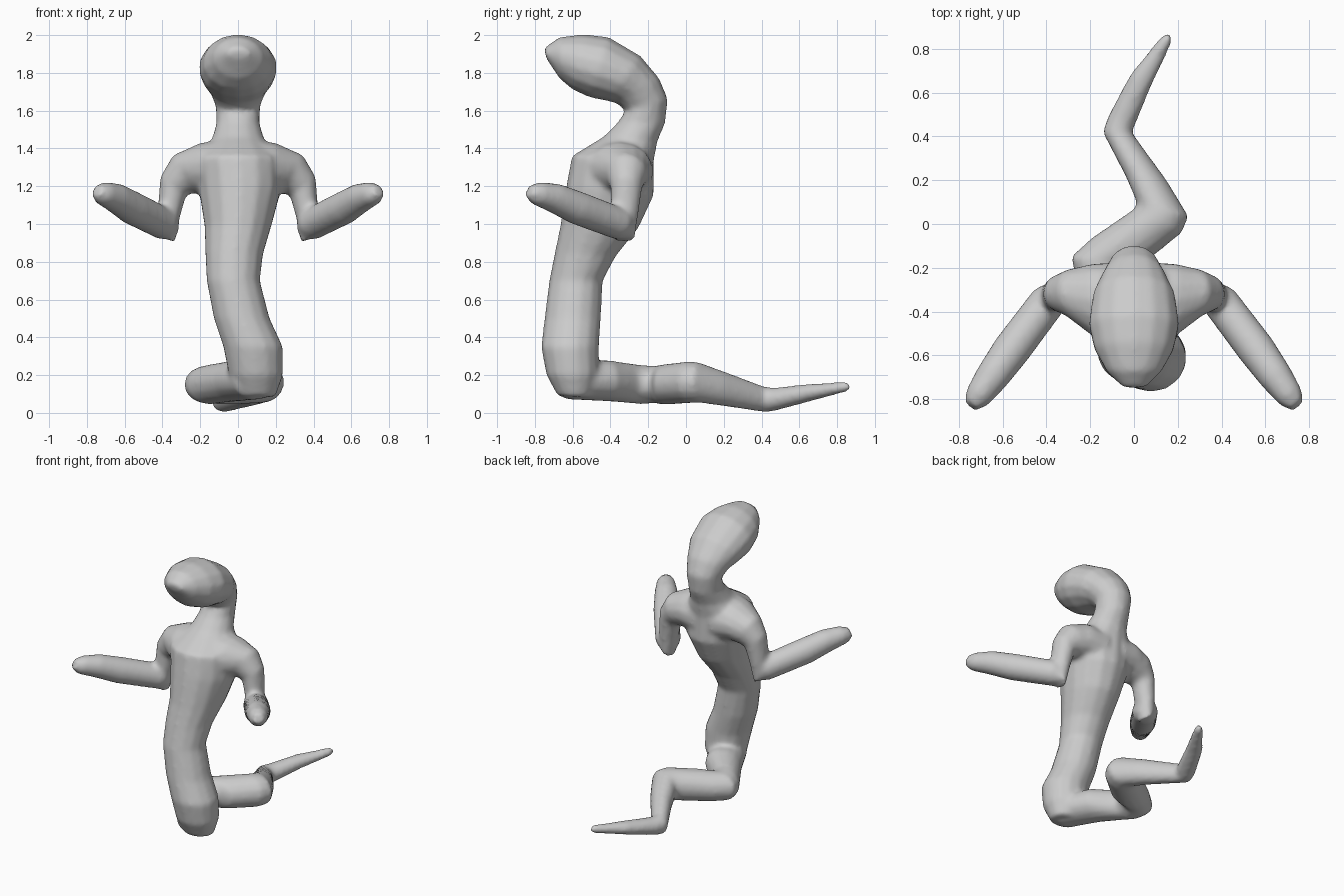
import bpy, bmesh, math
from mathutils import Vector as V

SIDES = 14


def loft(bm, rings):
    """Elliptical tube: each ring is (edge point, opposite edge point, half-width vector)."""
    loops = []
    for a, b, w in rings:
        a, b, w = V(a), V(b), V(w)
        c, h = (a + b) / 2, (a - b) / 2
        loops.append([bm.verts.new(c + h * math.cos(t) + w * math.sin(t))
                      for t in (2 * math.pi * i / SIDES for i in range(SIDES))])
    faces = []
    for p, q in zip(loops, loops[1:]):
        for i in range(SIDES):
            j = (i + 1) % SIDES
            faces.append(bm.faces.new((p[i], p[j], q[j], q[i])))
    faces.append(bm.faces.new(loops[0]))
    faces.append(bm.faces.new(loops[-1]))
    bmesh.ops.recalc_face_normals(bm, faces=faces)


bm = bmesh.new()

# Torso, neck and head: front y, front z, back y, back z, centre x, half width
body = [(-.68, .09, -.50, .08, .10, .10), (-.74, .20, -.46, .20, .095, .145),
        (-.768, .35, -.46, .35, .08, .16), (-.75, .50, -.45, .50, .02, .15),
        (-.725, .70, -.44, .70, -.025, .143), (-.695, .85, -.37, .83, -.02, .155),
        (-.665, 1.0, -.25, .98, 0, .18), (-.635, 1.2, -.17, 1.15, .01, .22),
        (-.605, 1.36, -.17, 1.33, 0, .23), (-.44, 1.46, -.15, 1.44, 0, .14),
        (-.36, 1.54, -.11, 1.53, 0, .115), (-.32, 1.60, -.095, 1.66, 0, .12),
        (-.37, 1.64, -.14, 1.77, 0, .15), (-.41, 1.65, -.24, 1.89, 0, .19),
        (-.51, 1.67, -.41, 1.99, 0, .21), (-.60, 1.71, -.54, 2.005, 0, .185),
        (-.67, 1.77, -.67, 1.99, 0, .13), (-.735, 1.87, -.755, 1.93, 0, .055)]
loft(bm, [((x, fy, fz), (x, by, bz), (w, 0, 0)) for fy, fz, by, bz, x, w in body])

# Zigzag tail: left x, y, right x, y, centre z, half height
tail = [(-.02, -.68, .22, -.58, .17, .10), (-.13, -.46, .10, -.36, .17, .11),
        (-.27, -.23, -.03, -.25, .15, .105), (-.29, -.15, -.04, -.19, .15, .10),
        (-.19, -.06, .06, -.17, .15, .108), (.00, .07, .22, -.04, .162, .112),
        (.015, .09, .25, .035, .162, .108), (-.04, .22, .15, .20, .125, .092),
        (-.145, .42, -.01, .42, .07, .068), (-.12, .49, .005, .45, .072, .062),
        (-.02, .68, .08, .63, .107, .047), (.12, .855, .175, .83, .137, .028),
        (.15, .873, .178, .86, .14, .018)]
loft(bm, [((lx, ly, z), (rx, ry, z), (0, 0, h)) for lx, ly, rx, ry, z, h in tail])

# Shoulder and upper arm: outer x, z, inner x, z, centre y, half depth
upper = [(.05, 1.45, .08, 1.12, -.37, .20), (.20, 1.43, .19, 1.16, -.345, .165),
         (.345, 1.365, .25, 1.16, -.315, .11), (.412, 1.25, .275, 1.15, -.315, .085),
         (.425, 1.08, .305, 1.04, -.325, .075), (.42, .95, .335, .90, -.33, .06)]
# Forearm and hand: x, y, z, radius
fore = [(.35, -.30, .965, .05), (.39, -.35, 1.0, .085), (.56, -.575, 1.085, .088),
        (.65, -.70, 1.14, .078), (.715, -.79, 1.163, .062), (.745, -.83, 1.175, .035)]
for s in (-1, 1):
    loft(bm, [((s * ox, y, oz), (s * ix, y, iz), (0, d, 0)) for ox, oz, ix, iz, y, d in upper])
    loft(bm, [((s * (x - .22 * r), y + .3 * r, z + .95 * r),
               (s * (x + .22 * r), y - .3 * r, z - .95 * r),
               (s * .8 * r, .6 * r, 0)) for x, y, z, r in fore])

mesh = bpy.data.meshes.new("serpent_body")
bm.to_mesh(mesh)
bm.free()
obj = bpy.data.objects.new("serpent_body", mesh)
bpy.context.collection.objects.link(obj)

# Fuse the parts into one skin and soften the joins
fuse = obj.modifiers.new("fuse", 'REMESH')
fuse.mode = 'VOXEL'
fuse.voxel_size = .016
fuse.use_smooth_shade = True
soft = obj.modifiers.new("soften", 'SMOOTH')
soft.factor = .5
soft.iterations = 6
